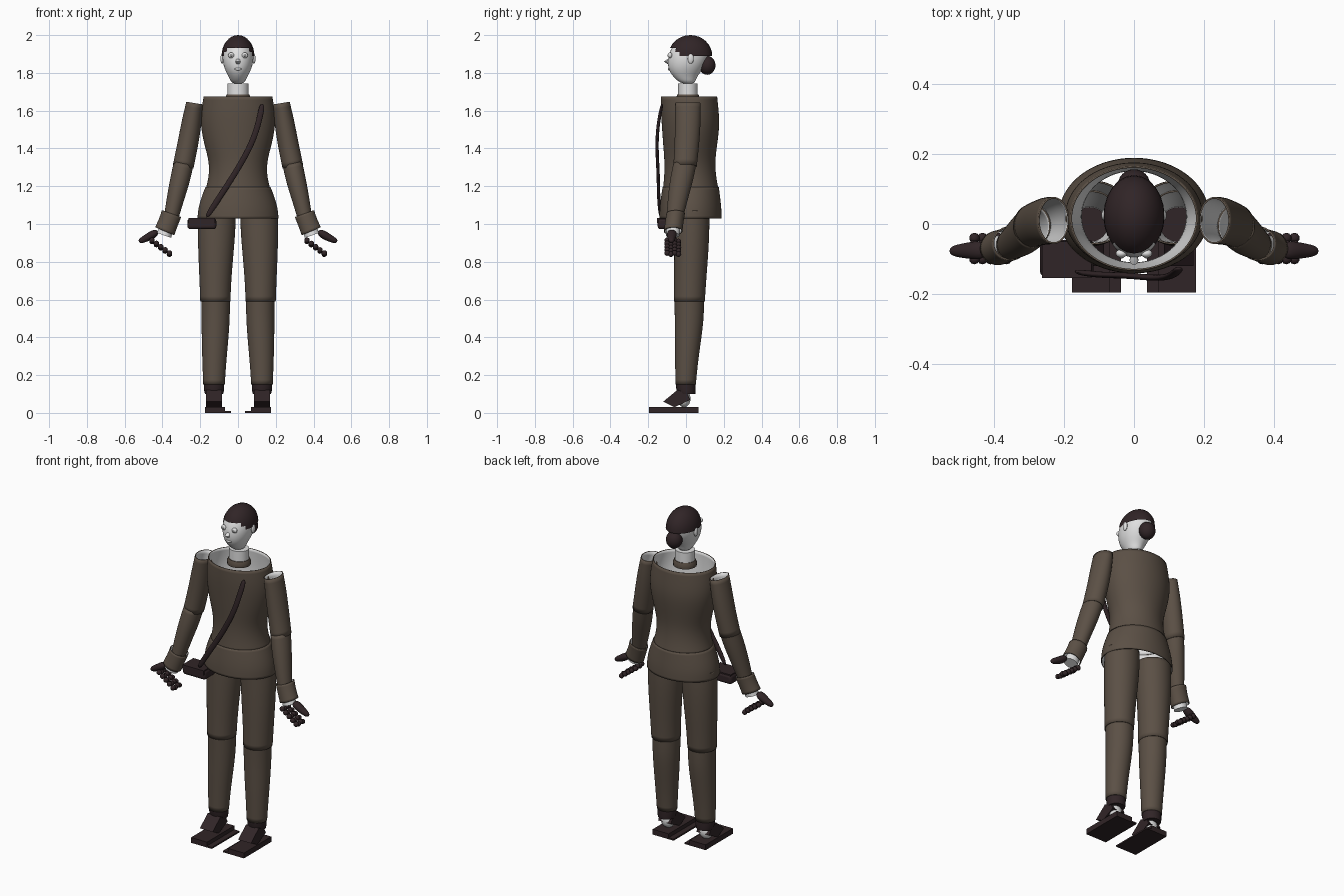
import bpy, bmesh, math
from mathutils import Vector

if "Cube" in bpy.data.objects:
    bpy.data.objects.remove(bpy.data.objects["Cube"])


def material(name, r, g, b):
    m = bpy.data.materials.new(name)
    m.use_nodes = True
    m.diffuse_color = (r, g, b, 1)
    m.node_tree.nodes["Principled BSDF"].inputs["Base Color"].default_value = (r, g, b, 1)
    return m


CLOTH = material("brown cloth", .105, .08, .06)
DARK = material("dark leather", .03, .018, .02)
PALE = material("pale grey", .75, .75, .75)
EYE = material("eye grey", .3, .3, .3)
made = []


def finish(name, bm, *mats):
    me = bpy.data.meshes.new(name)
    bm.to_mesh(me)
    bm.free()
    ob = bpy.data.objects.new(name, me)
    bpy.context.collection.objects.link(ob)
    for m in mats:
        me.materials.append(m)
    made.append(ob)
    return ob


def loft(name, rings, mat, side=1, cap=False, lining=None, smooth=True, seg=20):
    """Skin elliptical rings (x, y, z, rx, ry) set square to their path."""
    bm = bmesh.new()
    pts = [Vector((side * r[0], r[1], r[2])) for r in rings]
    loops = []
    for i, r in enumerate(rings):
        t = pts[min(i + 1, len(pts) - 1)] - pts[max(i - 1, 0)]
        t.y = 0 if abs(t.z) > .01 else t.y
        t.normalize()
        v = Vector((0, 1, 0))
        u = v.cross(t).normalized()
        loops.append([bm.verts.new(pts[i] + u * r[3] * math.cos(a) + v * r[4] * math.sin(a))
                      for a in (k * math.tau / seg for k in range(seg))])
    for a, b in zip(loops, loops[1:]):
        for k in range(seg):
            n = (k + 1) % seg
            bm.faces.new((a[k], a[n], b[n], b[k]))
    if cap:
        bm.faces.new(loops[0][::-1])
        bm.faces.new(loops[-1])
    ob = finish(name, bm, mat, *([lining] if lining else []))
    if smooth:
        ob.modifiers.new("round", "SUBSURF").levels = 2
        ob.modifiers["round"].render_levels = 2
    if lining:
        s = ob.modifiers.new("lining", "SOLIDIFY")
        s.thickness, s.offset, s.material_offset = .005, -1, 1
    return ob


def ball(name, c, r, mat, keep=None):
    bm = bmesh.new()
    bmesh.ops.create_uvsphere(bm, u_segments=24, v_segments=16, radius=1)
    for v in bm.verts:
        v.co = Vector(c) + Vector(r) * Vector((0, 0, 0)).length + Vector([v.co[i] * r[i] for i in range(3)])
    if keep:
        drop = [f for f in bm.faces if not keep(f.calc_center_median())]
        bmesh.ops.delete(bm, geom=drop, context="FACES")
    return finish(name, bm, mat)


def prism(name, outline, x0, x1, mat, side=1):
    """Extrude a (y, z) side outline across x."""
    bm = bmesh.new()
    f = bm.faces.new([bm.verts.new((side * x0, y, z)) for y, z in outline])
    ex = bmesh.ops.extrude_face_region(bm, geom=[f])["geom"]
    bmesh.ops.translate(bm, vec=(side * (x1 - x0), 0, 0),
                        verts=[g for g in ex if isinstance(g, bmesh.types.BMVert)])
    bmesh.ops.recalc_face_normals(bm, faces=bm.faces)
    return finish(name, bm, mat)


def slab(y0, y1, z0, z1):
    return [(y0, z0), (y1, z0), (y1, z1), (y0, z1)]


# Jacket: open-topped bodice and flared skirt
loft("jacket_bodice", [(0, .025, 1.185, .172, .148), (0, .022, 1.25, .155, .138),
                       (0, .02, 1.33, .153, .134), (0, .022, 1.42, .18, .144),
                       (0, .025, 1.52, .2, .154), (0, .02, 1.6, .197, .154),
                       (0, .016, 1.675, .183, .15)], CLOTH, lining=PALE, seg=28)
loft("jacket_skirt", [(0, .024, 1.03, .216, .166), (0, .024, 1.08, .213, .165),
                      (0, .024, 1.14, .196, .158), (0, .025, 1.195, .174, .15)],
     CLOTH, lining=PALE, seg=28)

# Collar, neck and head
loft("collar", [(0, .01, 1.65, .066, .062), (0, .01, 1.668, .068, .064),
                (0, .01, 1.685, .06, .056)], CLOTH, cap=True, smooth=False)
loft("neck", [(0, .01, 1.68, .056, .052), (0, .01, 1.745, .056, .052)],
     PALE, cap=True, smooth=False, seg=32)
loft("head", [(0, .012, 1.74, .032, .036), (0, -.005, 1.775, .047, .06),
              (0, -.004, 1.81, .067, .087), (0, .004, 1.85, .081, .103),
              (0, .014, 1.9, .085, .108), (0, .02, 1.95, .07, .088),
              (0, .02, 1.985, .03, .04)], PALE, cap=True)
ball("hair", (0, .023, 1.89), (.087, .116, .11), DARK,
     lambda c: c.z > (1.925 if c.y < -.045 else 1.885))
ball("hair_bun", (0, .112, 1.84), (.046, .044, .05), DARK)
loft("nose", [(0, -.088, 1.875, .008, .006), (0, -.104, 1.86, .013, .013),
              (0, -.092, 1.848, .01, .008)], PALE, cap=True, smooth=False, seg=8)
ball("mouth", (0, -.089, 1.82), (.018, .007, .007), PALE)
for s, n in ((1, "left"), (-1, "right")):
    ball(n + "_eye", (s * .036, -.084, 1.893), (.016, .012, .015), PALE)
    ball(n + "_iris", (s * .036, -.093, 1.893), (.008, .005, .008), EYE)
    ball(n + "_ear", (s * .084, .025, 1.875), (.009, .016, .026), PALE)

# Shoulder strap and pouch
loft("strap", [(.13, -.125, 1.64, .016, .009), (.115, -.143, 1.56, .016, .009),
               (.09, -.153, 1.47, .016, .009), (.05, -.154, 1.38, .016, .009),
               (-.02, -.146, 1.26, .016, .009), (-.1, -.146, 1.14, .016, .009),
               (-.17, -.135, 1.03, .016, .009)], DARK, cap=True, seg=12)
pouch = prism("pouch", slab(-.15, -.045, .973, 1.03), -.268, -.115, DARK)
bevel = pouch.modifiers.new("soft corners", "BEVEL")
bevel.width, bevel.segments = .015, 3
prism("pouch_flap", slab(-.154, -.05, 1.005, 1.033), -.262, -.121, DARK)

for s, n in ((1, "left"), (-1, "right")):
    # Sleeves
    loft(n + "_upper_sleeve", [(.229, .01, 1.64, .046, .068), (.245, .01, 1.54, .054, .069),
                               (.266, .005, 1.42, .056, .066), (.29, -.005, 1.305, .056, .063)],
         CLOTH, s, lining=PALE)
    loft(n + "_lower_sleeve", [(.288, -.006, 1.32, .053, .062), (.305, -.022, 1.24, .054, .063),
                               (.33, -.042, 1.14, .047, .055), (.355, -.06, 1.03, .039, .044)],
         CLOTH, s, lining=PALE)
    loft(n + "_cuff", [(.352, -.055, 1.055, .055, .05), (.368, -.062, 1.01, .053, .049),
                       (.388, -.068, .962, .056, .05)], CLOTH, s, lining=PALE)
    # Wrist, pointing glove and curled fingers
    loft(n + "_wrist", [(.36, -.062, 1.03, .034, .034), (.392, -.07, .94, .04, .036)],
         PALE, s, cap=True, smooth=False)
    loft(n + "_glove", [(.425, -.075, .962, .014, .024), (.45, -.075, .945, .024, .028),
                        (.485, -.076, .925, .02, .022), (.527, -.077, .905, .014, .014)],
         DARK, s, cap=True, seg=12)
    for f in range(4):
        bm = bmesh.new()
        for k in range(5):
            made_ball = bmesh.ops.create_icosphere(bm, subdivisions=2, radius=.015)
            drop = .017 * k + .006 * (f % 2)
            bmesh.ops.translate(bm, verts=made_ball["verts"],
                                vec=(s * .41 - .045 + .023 * k, -.1 + .02 * f, .914 - drop))
        finish(f"{n}_finger_{f + 1}", bm, DARK)

    # Trousers
    loft(n + "_thigh", [(.112, .032, 1.07, .1, .092), (.113, .032, .98, .102, .094),
                        (.117, .028, .85, .095, .092), (.12, .022, .7, .085, .086),
                        (.12, .018, .59, .081, .083)], CLOTH, s, lining=PALE)
    loft(n + "_shin", [(.118, .017, .61, .077, .08), (.118, .018, .5, .076, .078),
                       (.122, .01, .38, .071, .07), (.126, .002, .25, .063, .06),
                       (.127, -.002, .15, .058, .055)], CLOTH, s, lining=PALE)
    # Boots
    loft(n + "_boot_cuff", [(.127, -.002, .158, .053, .052), (.127, 0, .12, .053, .051),
                            (.127, .003, .1, .048, .046)], DARK, s, cap=True, smooth=False)
    ball(n + "_ankle", (s * .127, -.01, .075), (.042, .034, .045), PALE)
    prism(n + "_boot_foot", [(-.12, .06), (-.045, .122), (.005, .105), (.022, .07), (-.06, .03)],
          .085, .17, DARK, s)
    prism(n + "_sole", slab(-.195, .065, .008, .032), .07, .176, DARK, s)
    prism(n + "_sole_base", slab(-.195, .065, 0, .009), .037, .176, DARK, s)

# Smooth shading with sharp edges kept
bpy.ops.object.select_all(action="DESELECT")
for ob in made:
    ob.select_set(True)
bpy.context.view_layer.objects.active = made[0]
bpy.ops.object.shade_smooth_by_angle(angle=math.radians(40))
